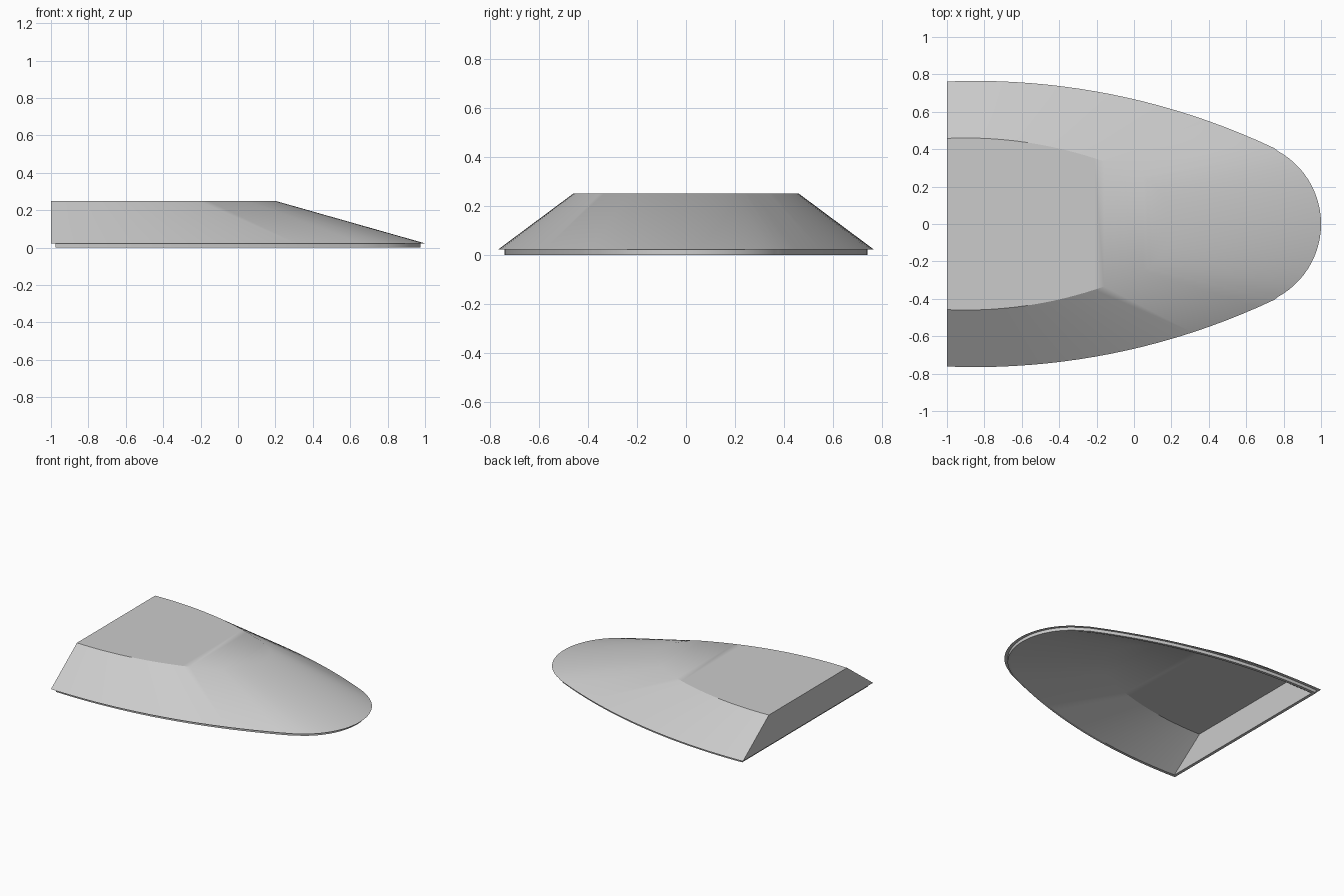
import bpy, bmesh, math

cube = bpy.data.objects.get("Cube")
if cube:
    bpy.data.objects.remove(cube, do_unlink=True)

SIDE, NOSE = 20, 14      # segments on each flank and on half of the nose
TOP, RIM = 0.25, 0.023   # outer roof and rim heights
INNER_TOP = 0.2          # ceiling of the hollow underside
INNER_REAR = -0.955      # inner face of the rear wall

grey = bpy.data.materials.new("plain grey")
grey.use_nodes = True
colour = (0.6, 0.6, 0.6, 1)
grey.diffuse_color = colour
grey.node_tree.nodes["Principled BSDF"].inputs["Base Color"].default_value = colour


def outline(shoulder, crest, width, bow, tip, nose_radius):
    """Half outline: a bowed flank up to the shoulder, then a round nose."""
    points = []
    for i in range(SIDE + 1):
        x = -1 + (shoulder + 1) * i / SIDE
        points.append((x, width - bow + math.sqrt(bow ** 2 - (x - crest) ** 2)))
    start = math.asin(points[-1][1] / nose_radius)
    for i in range(1, NOSE + 1):
        a = start * (1 - i / NOSE)
        points.append((tip + nose_radius * (math.cos(a) - 1), nose_radius * math.sin(a)))
    return points


def ring(bm, half, z, sx=1, sy=1, rear=-1):
    """Closed ring of vertices, mirrored across y and cut flat at the rear."""
    mirrored = [(x, -y) for x, y in reversed(half[:-1])]
    return [bm.verts.new((max(x * sx, rear), y * sy, z)) for x, y in half + mirrored]


def bridge(bm, upper, lower):
    """Join two closed rings with quads, including the flat rear."""
    n = len(upper)
    for i in range(n):
        j = (i + 1) % n
        bm.faces.new((upper[i], upper[j], lower[j], lower[i]))


def panel(bm, loop):
    """Fill a ring with strips from one flank to the other."""
    last = len(loop) - 1
    mid = last // 2
    for i in range(mid - 1):
        bm.faces.new((loop[i], loop[last - i], loop[last - i - 1], loop[i + 1]))
    bm.faces.new((loop[mid - 1], loop[mid + 1], loop[mid]))


roof_half = outline(0.05, -0.9, 0.46, 2.24, 0.2, 0.283)
rim_half = outline(0.75, -0.85, 0.765, 3.74, 1, 0.445)

bm = bmesh.new()
roof = ring(bm, roof_half, TOP)
rim = ring(bm, rim_half, RIM)
ledge = ring(bm, rim_half, RIM, 0.977, 0.968)
foot = ring(bm, rim_half, 0, 0.977, 0.968)
inner_foot = ring(bm, rim_half, 0, 0.955, 0.94, INNER_REAR)
ceiling = ring(bm, roof_half, INNER_TOP, 1, 0.99, INNER_REAR)

# Outer walls, underside ledge, inset skirt, its bottom edge and the inner walls
loops = [roof, rim, ledge, foot, inner_foot, ceiling]
for upper, lower in zip(loops, loops[1:]):
    bridge(bm, upper, lower)

# Roof panel and hollow ceiling
panel(bm, roof)
panel(bm, ceiling)
bmesh.ops.recalc_face_normals(bm, faces=bm.faces)

mesh = bpy.data.meshes.new("cover_shell")
bm.to_mesh(mesh)
bm.free()
mesh.materials.append(grey)
shell = bpy.data.objects.new("cover_shell", mesh)
bpy.context.collection.objects.link(shell)

bpy.ops.object.select_all(action="DESELECT")
shell.select_set(True)
bpy.context.view_layer.objects.active = shell
bpy.ops.object.shade_smooth_by_angle(angle=math.radians(30))
